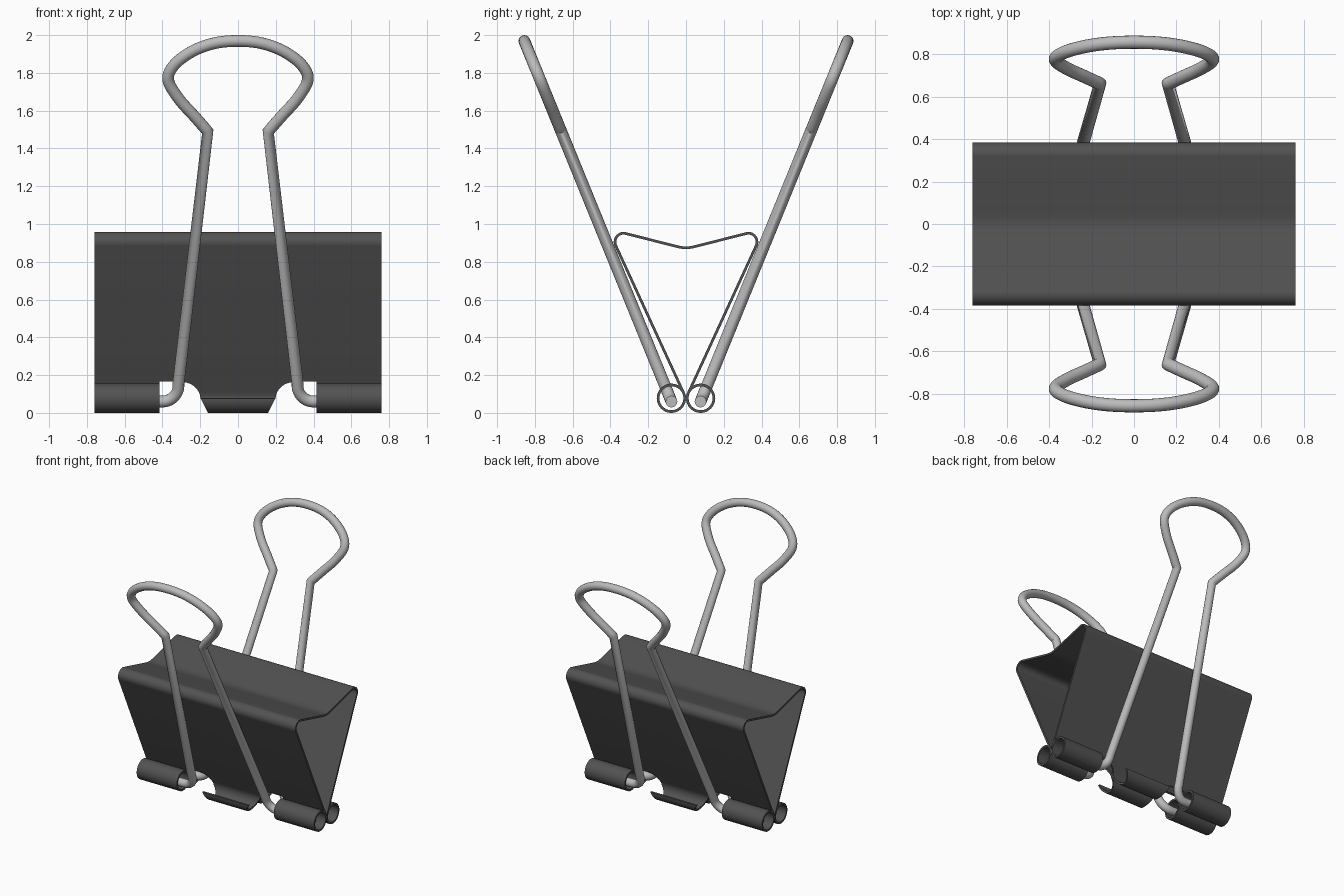
import bpy, math
from mathutils import Vector

if "Cube" in bpy.data.objects:
    bpy.data.objects.remove(bpy.data.objects["Cube"])


def material(name, v):
    m = bpy.data.materials.new(name)
    m.diffuse_color = (v, v, v, 1)
    m.use_nodes = True
    m.node_tree.nodes["Principled BSDF"].inputs["Base Color"].default_value = m.diffuse_color
    return m


BLACK = material("black_steel", 0.085)
STEEL = material("bare_steel", 0.5)

# Side profile numbers (y, z): curl at the jaw, rounded top corner
HALF = 0.76
CURL, CURL_R = Vector((0.0775, 0.0775)), 0.0705
TOP, TOP_R = Vector((0.33, 0.905)), 0.046
NOTCH_Z, NOTCH_X = 0.168, 0.415

# Straight wall is the crossing tangent between both circles
d = TOP - CURL
wall_ang = math.atan2(d.y, d.x) + math.acos((CURL_R + TOP_R) / d.length)


def on_circle(c, r, a):
    return Vector((c.x + r * math.cos(a), c.y + r * math.sin(a)))


def arc(c, r, a0, a1, n):
    return [on_circle(c, r, a0 + (a1 - a0) * i / n) for i in range(n + 1)]


wall_low = on_circle(CURL, CURL_R, wall_ang)
wall_high = on_circle(TOP, TOP_R, wall_ang - math.pi)


def on_wall(z):
    return wall_low.lerp(wall_high, (z - wall_low.y) / (wall_high.y - wall_low.y))


def tab_width(z):
    # half width of the middle tab: tapered tip, then flared root
    if z < 0.08:
        return 0.155 + 0.045 * z / 0.08
    t = min(1, (z - 0.08) / (NOTCH_Z - 0.08))
    return 0.20 + 0.105 * (1 - math.sqrt(max(0, 1 - t * t)))


verts, faces = [], []


def strip(points, x0, x1):
    """Sheet strip along (y, z) points; x0 and x1 are functions of z."""
    base = len(verts)
    for p in points:
        verts.append((x0(p.y), p.x, p.y))
        verts.append((x1(p.y), p.x, p.y))
    for i in range(len(points) - 1):
        a = base + 2 * i
        faces.append((a, a + 1, a + 3, a + 2))


def flip(points):
    return [Vector((-p.x, p.y)) for p in points]


# Upper body: both walls and the dipped spine in one profile
half = [on_wall(NOTCH_Z)]
half += arc(TOP, TOP_R, wall_ang - math.pi, math.radians(104.5), 14)
half += [Vector(p) for p in ((0.065, 0.885), (0.045, 0.880), (0.022, 0.8755))]
strip(half + [Vector((0, 0.874))] + flip(half)[::-1], lambda z: -HALF, lambda z: HALF)

# Rolled corner curls and half-rolled middle tabs
curl = [on_wall(NOTCH_Z)] + arc(CURL, CURL_R, wall_ang, wall_ang + math.radians(352), 40)
tab = [on_wall(NOTCH_Z - (NOTCH_Z - wall_low.y) * i / 10) for i in range(10)]
tab += arc(CURL, CURL_R, wall_ang, 2 * math.pi, 24)
for mirror in (list, flip):
    strip(mirror(curl), lambda z: NOTCH_X, lambda z: HALF)
    strip(mirror(curl), lambda z: -HALF, lambda z: -NOTCH_X)
    strip(mirror(tab), lambda z: -tab_width(z), tab_width)

mesh = bpy.data.meshes.new("clip_body")
mesh.from_pydata(verts, [], faces)
mesh.materials.append(BLACK)
body = bpy.data.objects.new("clip_body", mesh)
bpy.context.collection.objects.link(body)
sol = body.modifiers.new("thickness", 'SOLIDIFY')
sol.thickness = 0.014
sol.offset = 0


def activate(ob):
    bpy.ops.object.select_all(action='DESELECT')
    ob.select_set(True)
    bpy.context.view_layer.objects.active = ob


activate(body)
bpy.ops.object.modifier_apply(modifier="thickness")
bpy.ops.object.shade_smooth_by_angle(angle=math.radians(35))


def smooth_path(pts, n=6):
    """Catmull-Rom curve through the points."""
    p = [Vector(q) for q in pts]
    p = [2 * p[0] - p[1]] + p + [2 * p[-1] - p[-2]]
    out = []
    for i in range(1, len(p) - 2):
        a, b, c, e = p[i - 1:i + 3]
        for k in range(n):
            t = k / n
            out.append(0.5 * (2 * b + (c - a) * t + (2 * a - 5 * b + 4 * c - e) * t ** 2
                              + (3 * b - a - 3 * c + e) * t ** 3))
    return out + [p[-2]]


# Wire handle outline in (x, z): right half, then mirrored
foot = [Vector((0.70, 0.06))] + arc(Vector((0.40, 0.145)), 0.085,
                                    math.radians(270), math.radians(174), 10)
loop = [(0.16, 1.49), (0.235, 1.575), (0.315, 1.665), (0.37, 1.765), (0.335, 1.845),
        (0.24, 1.915), (0.125, 1.957), (0, 1.969), (-0.125, 1.957), (-0.24, 1.915),
        (-0.335, 1.845), (-0.37, 1.765), (-0.315, 1.665), (-0.235, 1.575), (-0.16, 1.49)]
outline = foot + smooth_path(loop) + flip(foot)[::-1]


def handle(name, side):
    cu = bpy.data.curves.new(name, 'CURVE')
    cu.dimensions = '3D'
    cu.bevel_depth = 0.031
    cu.bevel_resolution = 6
    cu.use_fill_caps = True
    sp = cu.splines.new('POLY')
    sp.points.add(len(outline) - 1)
    for pt, p in zip(sp.points, outline):
        y = 0.077 + (p.y - 0.06) * 0.779 / 1.909  # leaning plane
        pt.co = (p.x, side * y, p.y, 1)
    cu.materials.append(STEEL)
    ob = bpy.data.objects.new(name, cu)
    bpy.context.collection.objects.link(ob)
    activate(ob)
    bpy.ops.object.convert(target='MESH')
    bpy.ops.object.shade_smooth_by_angle(angle=math.radians(50))


handle("front_handle", -1)
handle("back_handle", 1)
